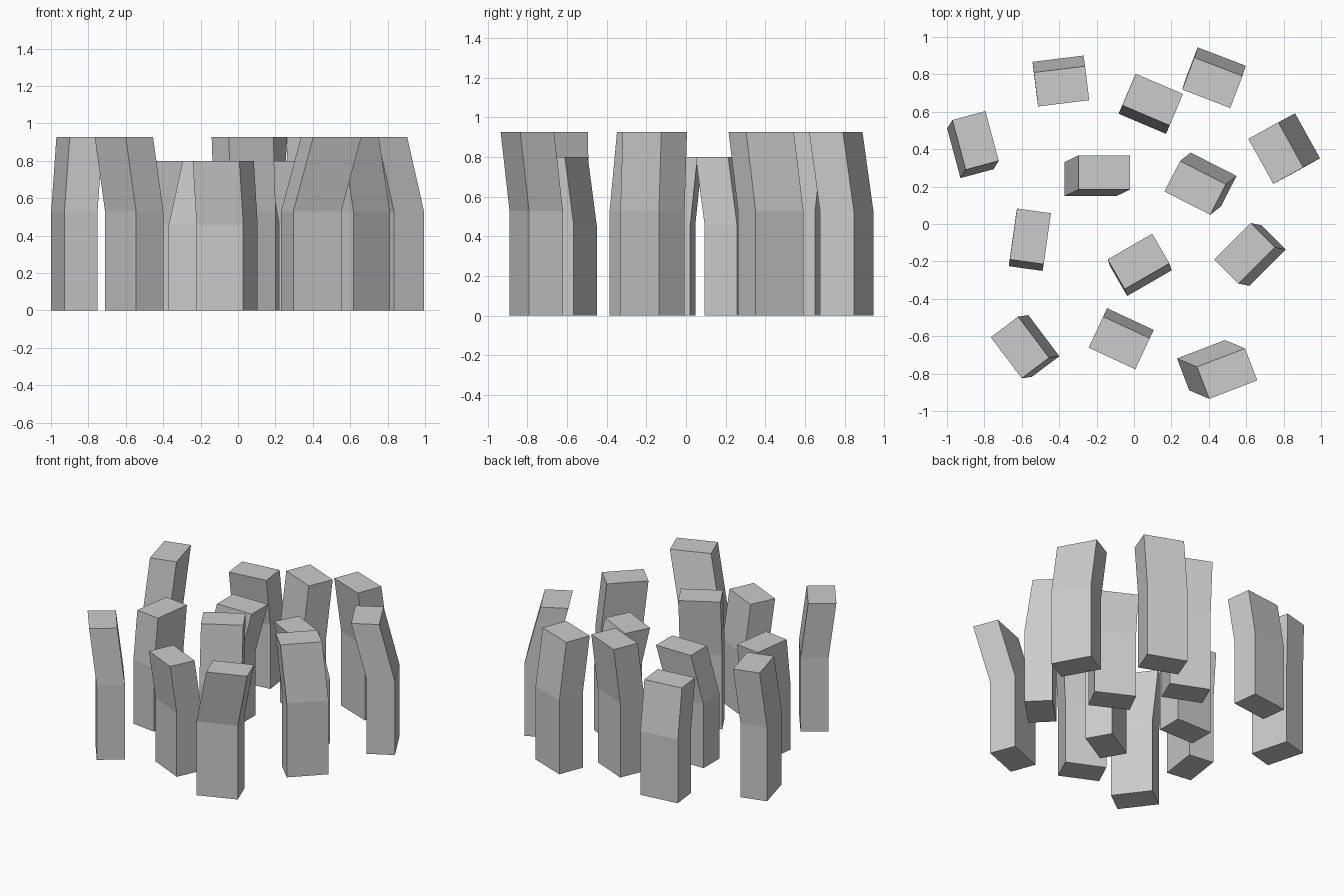
import bpy
import bmesh
from math import radians
from mathutils import Matrix, Vector

# Remove only the default cube
default = bpy.data.objects.get("Cube")
if default:
    bpy.data.objects.remove(default, do_unlink=True)

# Single stone colour
grey = bpy.data.materials.new("stone_grey")
grey.use_nodes = True
colour = (0.6, 0.6, 0.6, 1)
grey.diffuse_color = colour
grey.node_tree.nodes["Principled BSDF"].inputs["Base Color"].default_value = colour

LENGTH, DEPTH = 0.275, 0.183
BEND = 0.57  # fraction of the height where the pillar starts to lean


def bent_pillar(name, height, x, y, angle, lean_x, lean_y):
    """Upright block whose upper part leans sideways by (lean_x, lean_y)."""
    bm = bmesh.new()
    bmesh.ops.create_cube(bm, size=1)
    bmesh.ops.translate(bm, verts=bm.verts, vec=(0, 0, 0.5))

    # Cut a ring of edges at the bend
    geometry = bm.verts[:] + bm.edges[:] + bm.faces[:]
    bmesh.ops.bisect_plane(bm, geom=geometry, plane_co=(0, 0, BEND), plane_no=(0, 0, 1))

    # Size and turn the block, then push its top sideways
    size = Matrix.Diagonal(Vector((LENGTH, DEPTH, height, 1)))
    turn = Matrix.Rotation(radians(angle), 4, "Z")
    bmesh.ops.transform(bm, matrix=turn @ size, verts=bm.verts)
    top = [v for v in bm.verts if v.co.z > height * 0.9]
    bmesh.ops.translate(bm, verts=top, vec=(lean_x, lean_y, 0))
    bmesh.ops.recalc_face_normals(bm, faces=bm.faces)

    mesh = bpy.data.meshes.new(name)
    bm.to_mesh(mesh)
    bm.free()
    mesh.materials.append(grey)
    pillar = bpy.data.objects.new(name, mesh)
    pillar.location = (x, y, 0)
    bpy.context.collection.objects.link(pillar)
    return pillar


# Each pillar: base centre x, y, turn in degrees, lean x, y
tall_pillars = {
    "back_middle": (0.08, 0.62, -23, 0.02, 0.045),
    "back_left": (0.436, 0.81, -21, -0.017, -0.055),
    "left_outer": (0.848, 0.427, -61, -0.09, -0.048),
    "right_outer": (-0.875, 0.402, -75, 0.028, 0.045),
    "centre": (0.037, -0.237, 30, -0.013, 0.037),
    "left_inner": (0.65, -0.169, 45, -0.059, 0.012),
    "front_left": (0.391, -0.755, 21, 0.107, -0.045),
    "front_right": (-0.555, -0.652, -53, -0.055, -0.008),
}
short_pillars = {
    "back_right": (-0.395, 0.793, 7, 0.008, -0.057),
    "inner_back_right": (-0.233, 0.24, 0, 0.075, 0.036),
    "inner_back_left": (0.384, 0.238, -27, -0.057, -0.045),
    "right_inner": (-0.56, -0.102, 82, 0.006, 0.036),
    "front_middle": (-0.058, -0.591, -25, -0.021, -0.045),
}

for height, group in ((0.927, tall_pillars), (0.8, short_pillars)):
    for place, layout in group.items():
        bent_pillar(place + "_pillar", height, *layout)
